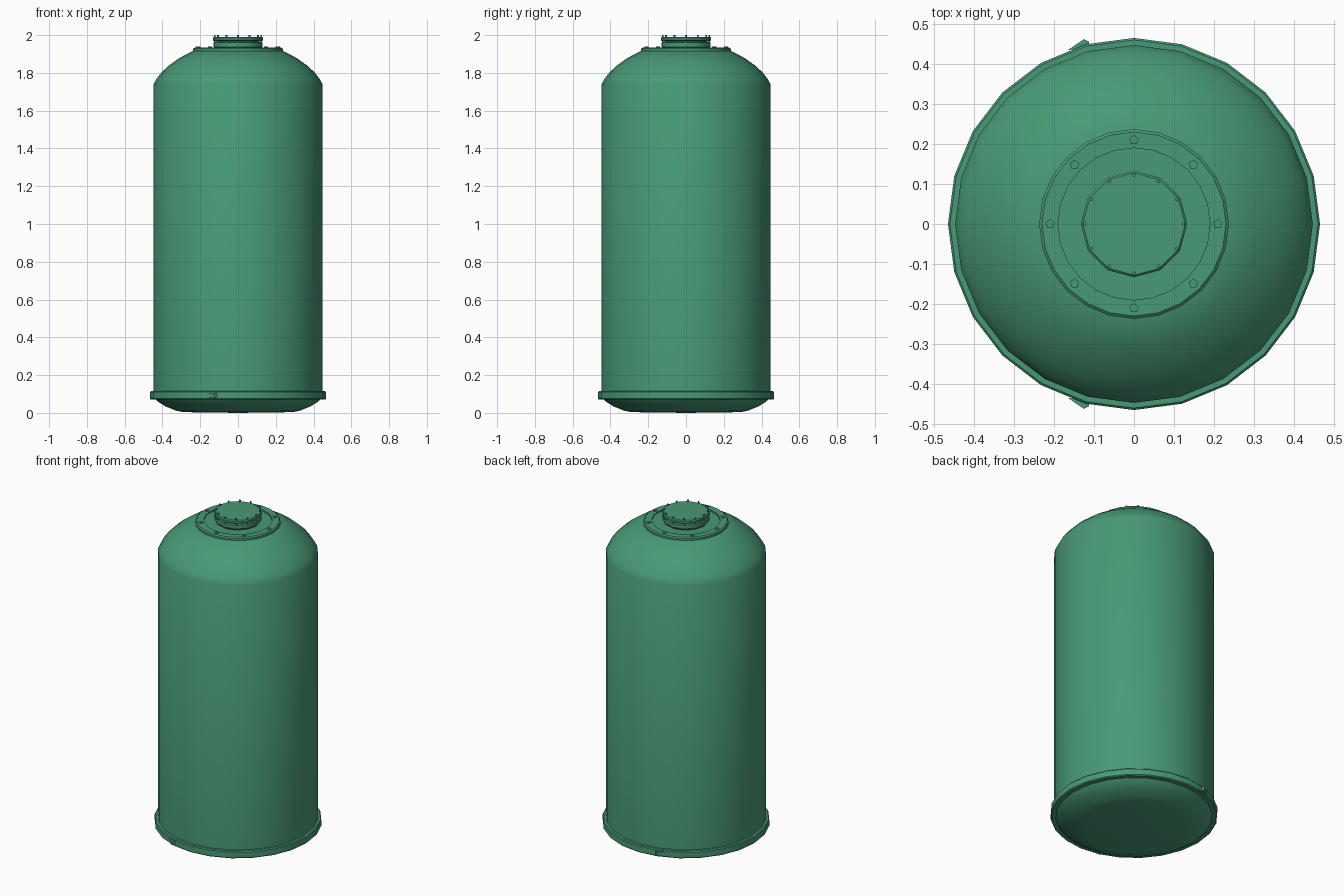
import bpy, bmesh
from math import sin, cos, pi, radians

if "Cube" in bpy.data.objects:
    bpy.data.objects.remove(bpy.data.objects["Cube"])

green = bpy.data.materials.new("green_paint")
green.diffuse_color = (0.065, 0.32, 0.18, 1)
green.use_nodes = True
green.node_tree.nodes["Principled BSDF"].inputs["Base Color"].default_value = green.diffuse_color


def finish(name, bm, smooth=True):
    bmesh.ops.remove_doubles(bm, verts=bm.verts, dist=1e-5)
    bmesh.ops.recalc_face_normals(bm, faces=bm.faces)
    me = bpy.data.meshes.new(name)
    bm.to_mesh(me)
    bm.free()
    ob = bpy.data.objects.new(name, me)
    bpy.context.collection.objects.link(ob)
    me.materials.append(green)
    if smooth:
        bpy.ops.object.select_all(action='DESELECT')
        ob.select_set(True)
        bpy.context.view_layer.objects.active = ob
        bpy.ops.object.shade_smooth_by_angle(angle=radians(32))
    return ob


def lathe(name, profile, sides, closed=False):
    """Revolve (radius, z) points around z; radius 0 makes a pole."""
    bm = bmesh.new()
    vs = [bm.verts.new((r, 0, z)) for r, z in profile]
    es = [bm.edges.new(p) for p in zip(vs, vs[1:])]
    if closed:
        es.append(bm.edges.new((vs[-1], vs[0])))
    bmesh.ops.spin(bm, geom=vs + es, axis=(0, 0, 1), cent=(0, 0, 0),
                   angle=2 * pi, steps=sides, use_duplicate=False)
    return finish(name, bm)


def studs(name, count, ring, radius, z0, z1, sides):
    """Ring of small upright prisms."""
    bm = bmesh.new()
    for i in range(count):
        a = 2 * pi * i / count
        ring_v = [[bm.verts.new((ring * cos(a) + radius * cos(pi / 2 + 2 * pi * k / sides),
                                 ring * sin(a) + radius * sin(pi / 2 + 2 * pi * k / sides), z))
                   for k in range(sides)] for z in (z0, z1)]
        lo, hi = ring_v
        bm.faces.new(lo[::-1])
        bm.faces.new(hi)
        for k in range(sides):
            n = (k + 1) % sides
            bm.faces.new((lo[k], lo[n], hi[n], hi[k]))
    return finish(name, bm, False)


# Tank shell: dished bottom, straight wall, domed shoulder
lathe("tank_body", [(0, 0), (0.29, 0.004), (0.325, 0.011), (0.385, 0.035), (0.425, 0.06),
                    (0.447, 0.085), (0.447, 1.74), (0.432, 1.768), (0.405, 1.803),
                    (0.365, 1.84), (0.31, 1.879), (0.235, 1.918), (0, 1.918)], 24)

# Band around the base
lathe("base_band", [(0.436, 0.07), (0.46, 0.07), (0.465, 0.075), (0.465, 0.11),
                    (0.46, 0.115), (0.436, 0.115)], 24, closed=True)

# Small clasps where the band ends meet, front and back
for side, label in ((-1, "front"), (1, "back")):
    bm = bmesh.new()
    pts = [(-0.165, 0.435), (-0.125, 0.462), (-0.112, 0.455), (-0.112, 0.44)]
    face = bm.faces.new([bm.verts.new((x, side * y, 0.08)) for x, y in pts])
    ext = bmesh.ops.extrude_face_region(bm, geom=[face])["geom"]
    for v in ext:
        if isinstance(v, bmesh.types.BMVert):
            v.co.z = 0.105
    finish(label + "_band_clasp", bm, False)

# Top flange with a shallow recess
lathe("top_flange", [(0.225, 1.908), (0.237, 1.915), (0.237, 1.928), (0.23, 1.934),
                     (0.19, 1.934), (0.19, 1.926), (0, 1.926)], 24)
studs("flange_bolts", 8, 0.21, 0.012, 1.93, 1.939, 5)

# Neck and cap
lathe("neck", [(0.115, 1.92), (0.13, 1.938), (0.13, 1.96), (0.115, 1.964), (0.115, 1.972)], 12)
lathe("cap", [(0, 1.968), (0.127, 1.968), (0.133, 1.973), (0.133, 1.985),
              (0.128, 1.99), (0, 1.99)], 12)
studs("cap_studs", 12, 0.123, 0.005, 1.986, 2.0, 5)
studs("neck_studs", 12, 0.123, 0.005, 1.958, 1.972, 5)
